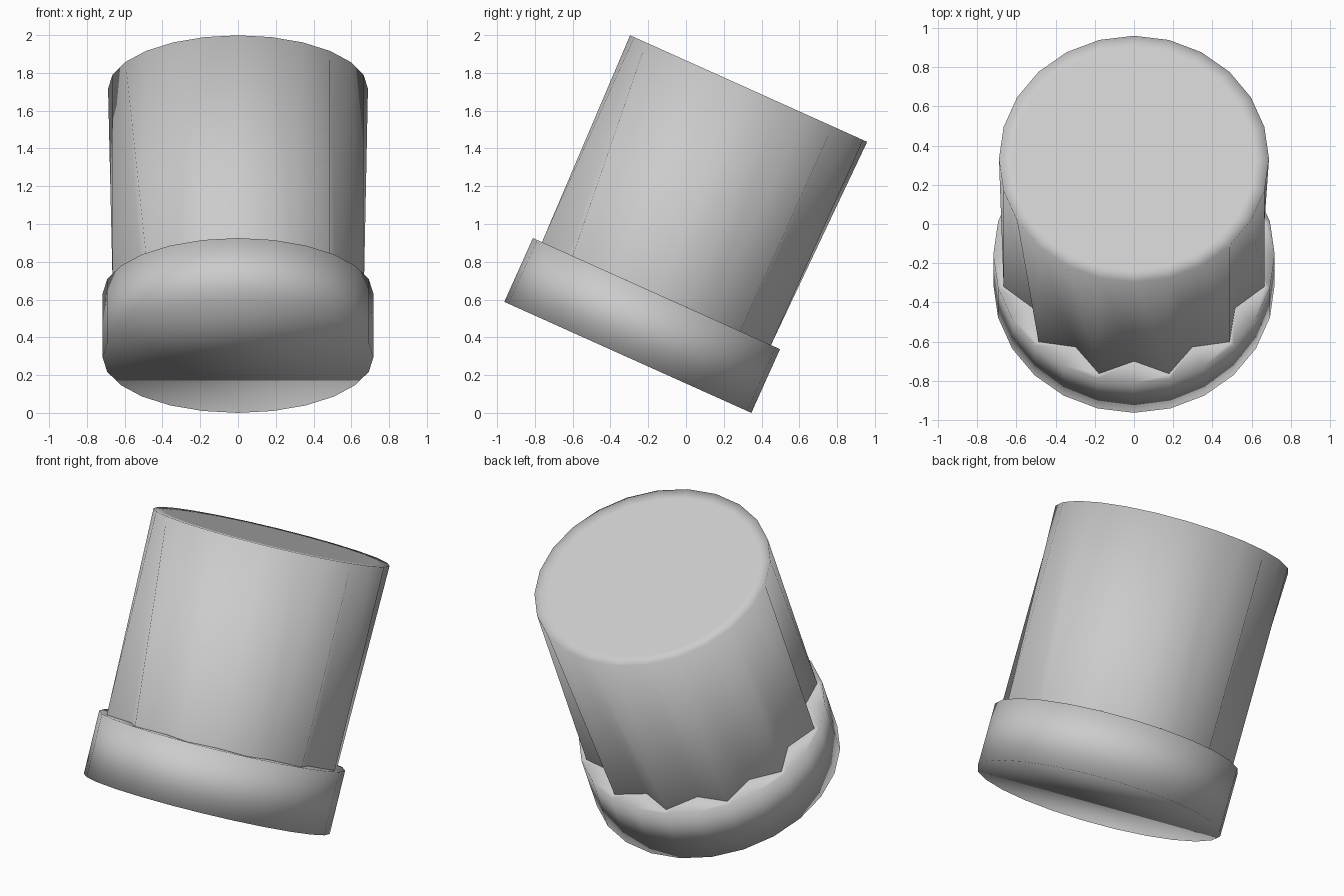
import bpy, bmesh
from math import sin, cos, pi, radians

if "Cube" in bpy.data.objects:
    bpy.data.objects.remove(bpy.data.objects["Cube"])

SIDES = 24
LOC = (0, -0.308, 0.294)
TILT = (radians(-24.2), 0, 0)


def ring(bm, r_even, z, r_odd=None):
    """Ring of vertices; odd radius may differ from even to make flutes."""
    r_odd = r_even if r_odd is None else r_odd
    verts = []
    for i in range(SIDES):
        a = 2 * pi * i / SIDES - pi / 2
        r = r_odd if i % 2 else r_even
        verts.append(bm.verts.new((r * cos(a), r * sin(a), z)))
    return verts


def bridge(bm, low, high, tris=False):
    for i in range(SIDES):
        j = (i + 1) % SIDES
        if tris:
            bm.faces.new((low[i], low[j], high[i]))
            bm.faces.new((low[j], high[j], high[i]))
        else:
            bm.faces.new((low[i], low[j], high[j], high[i]))


def finish(bm, name):
    for f in bm.faces:
        f.smooth = True
    mesh = bpy.data.meshes.new(name)
    bm.to_mesh(mesh)
    bm.free()
    ob = bpy.data.objects.new(name, mesh)
    ob.location, ob.rotation_euler = LOC, TILT
    bpy.context.collection.objects.link(ob)


H_COLLAR, H_TOP = 0.37, 1.56
R_COLLAR, R_BODY, R_GROOVE = 0.717, 0.688, 0.595

# Collar: flat base, short wall and ledge up to the fluted body
bm = bmesh.new()
base = ring(bm, R_COLLAR, 0)
rim = ring(bm, R_COLLAR, H_COLLAR)
ledge = ring(bm, R_GROOVE, H_COLLAR, R_BODY)
bm.faces.new(base[::-1])
bridge(bm, base, rim)
bridge(bm, rim, ledge)
finish(bm, "collar")

# Body: grooves that fade out to a round top, flat cap with narrow border
bm = bmesh.new()
foot = ring(bm, R_GROOVE, H_COLLAR, R_BODY)
top = ring(bm, R_BODY, H_TOP)
border = ring(bm, R_BODY - 0.07, H_TOP)
bridge(bm, foot, top, tris=True)
bridge(bm, top, border)
bm.faces.new(border)
finish(bm, "fluted_body")
